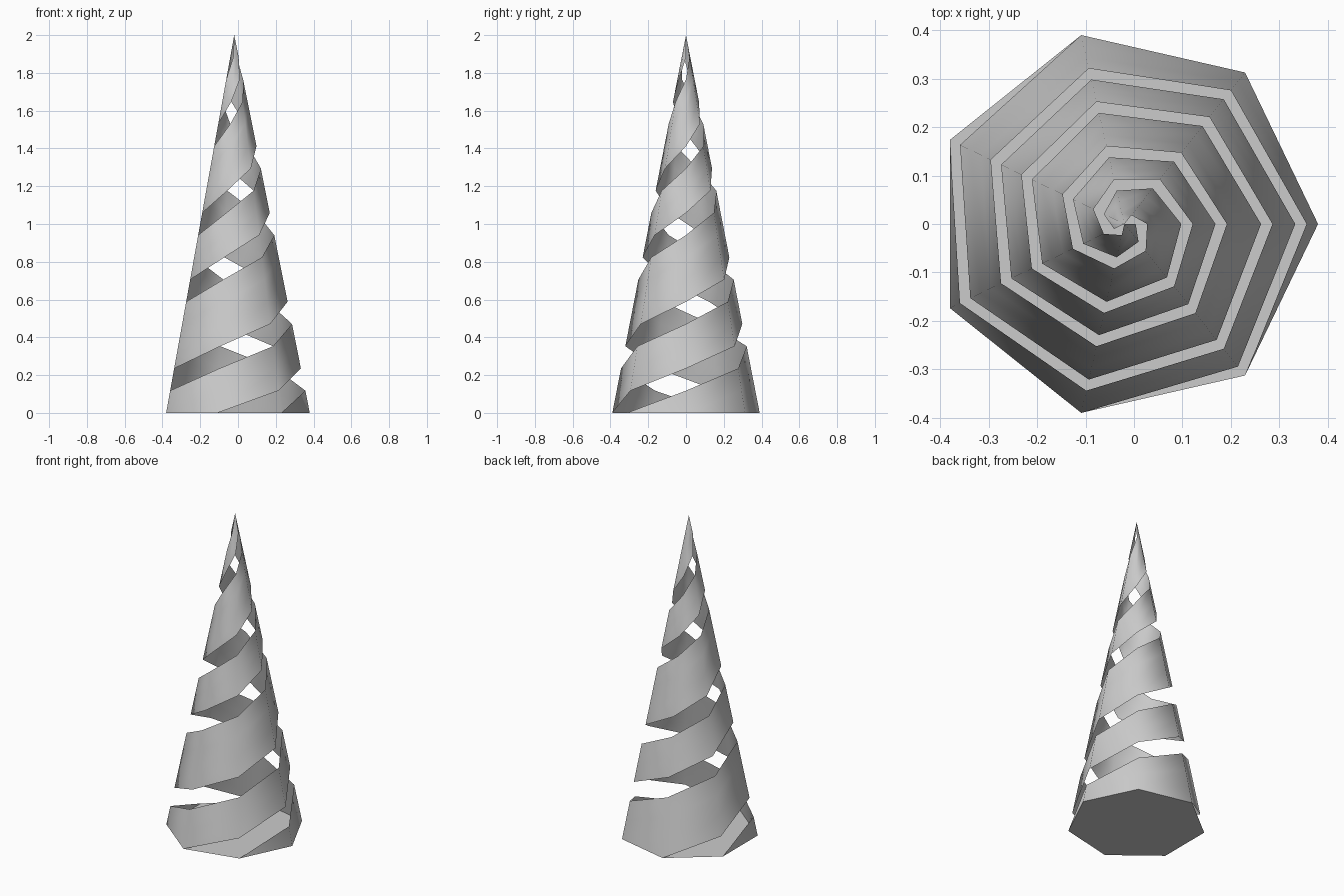
import bpy, bmesh, math

if "Cube" in bpy.data.objects:
    bpy.data.objects.remove(bpy.data.objects["Cube"])

SIDES, ROWS = 7, 17
RADIUS, HEIGHT, CX = 0.4, 2.0, -0.02

bm = bmesh.new()

# Tapering heptagonal rings, closing in a single tip
rings = []
for r in range(ROWS):
    rad = RADIUS * (1 - r / ROWS)
    rings.append([bm.verts.new((CX + rad * math.cos(2 * math.pi * k / SIDES),
                                rad * math.sin(2 * math.pi * k / SIDES),
                                HEIGHT * r / ROWS)) for k in range(SIDES)])
tip = bm.verts.new((CX, 0, HEIGHT))


def vert(k, r):
    return tip if r >= ROWS else rings[max(r, 0)][k % SIDES]


# Sheared wall panels; two of every seven diagonals are left open as spiral slots
for k in range(SIDES):
    for r in range(-1, ROWS):
        if (r - k) % SIDES in (1, 4):
            continue
        corners = [vert(k, r), vert(k + 1, r + 1), vert(k + 1, r + 2), vert(k, r + 1)]
        if r < 0:
            corners = [vert(k, 0), vert(k + 1, 0), vert(k + 1, 1)]
        corners = list(dict.fromkeys(corners))
        if len(corners) > 2:
            bm.faces.new(corners)

# Closed base
bm.faces.new(rings[0][::-1])

loose = [v for v in bm.verts if not v.link_faces]
bmesh.ops.delete(bm, geom=loose, context='VERTS')
mesh = bpy.data.meshes.new("spiral_cone")
bm.to_mesh(mesh)
bm.free()
cone = bpy.data.objects.new("spiral_cone", mesh)
bpy.context.collection.objects.link(cone)

# Smooth walls, crisp base edge
bpy.context.view_layer.objects.active = cone
cone.select_set(True)
bpy.ops.object.shade_smooth_by_angle(angle=math.radians(60))
